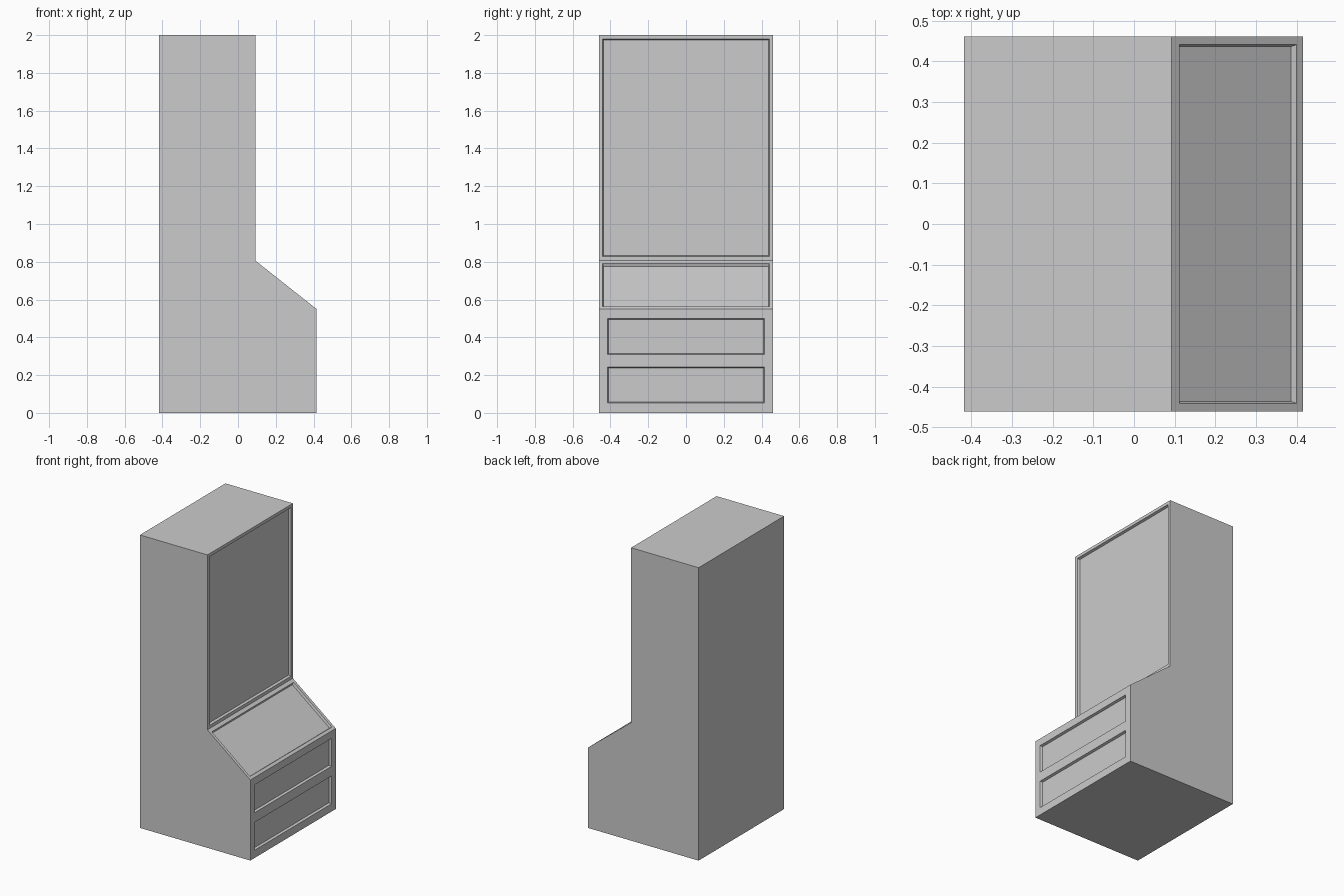
import bpy, bmesh
from mathutils import Vector

if "Cube" in bpy.data.objects:
    bpy.data.objects.remove(bpy.data.objects["Cube"])

HALF_W = 0.461
DEPTH, TAPER = 0.016, 0.005


def prism(name, bottom, top):
    """Solid between two matching point loops."""
    bm = bmesh.new()
    a = [bm.verts.new(p) for p in bottom]
    b = [bm.verts.new(p) for p in top]
    n = len(a)
    bm.faces.new(a)
    bm.faces.new(b)
    for i in range(n):
        j = (i + 1) % n
        bm.faces.new((a[i], a[j], b[j], b[i]))
    bmesh.ops.recalc_face_normals(bm, faces=bm.faces)
    mesh = bpy.data.meshes.new(name)
    bm.to_mesh(mesh)
    bm.free()
    obj = bpy.data.objects.new(name, mesh)
    bpy.context.collection.objects.link(obj)
    return obj


# Cabinet body: side profile extruded across the width
profile = [(-0.418, 0), (0.416, 0), (0.416, 0.55), (0.092, 0.806), (0.092, 2), (-0.418, 2)]
body = prism("cabinet_body",
             [(x, -HALF_W, z) for x, z in profile],
             [(x, HALF_W, z) for x, z in profile])


def recess(name, low, high, half_w):
    """Shallow tapered panel sunk into the face running from low to high (x, z)."""
    lo, hi = Vector((low[0], 0, low[1])), Vector((high[0], 0, high[1]))
    up = (hi - lo).normalized()
    out = Vector((0, 1, 0)).cross(up)

    def loop(depth):
        t = depth / DEPTH * TAPER
        side = Vector((0, half_w - t, 0))
        a, b = lo + up * t - out * depth, hi - up * t - out * depth
        return [a - side, a + side, b + side, b - side]

    cutter = prism(name + "_cutter", loop(DEPTH), loop(-0.005))
    cutter.hide_render = True
    cutter.hide_set(True)
    mod = body.modifiers.new(name, 'BOOLEAN')
    mod.operation = 'DIFFERENCE'
    mod.solver = 'EXACT'
    mod.object = cutter


# Upper door panel and two lower drawer panels
recess("door_panel", (0.092, 0.828), (0.092, 1.979), 0.441)
for i, z in enumerate((0.053, 0.309)):
    recess(f"drawer_panel_{i + 1}", (0.416, z), (0.416, z + 0.19), 0.415)

# Sloped desk panel, inset along the slope
slope_lo, slope_hi = Vector(profile[2]), Vector(profile[3])
recess("desk_panel", slope_lo.lerp(slope_hi, 0.05), slope_lo.lerp(slope_hi, 0.94), 0.441)
